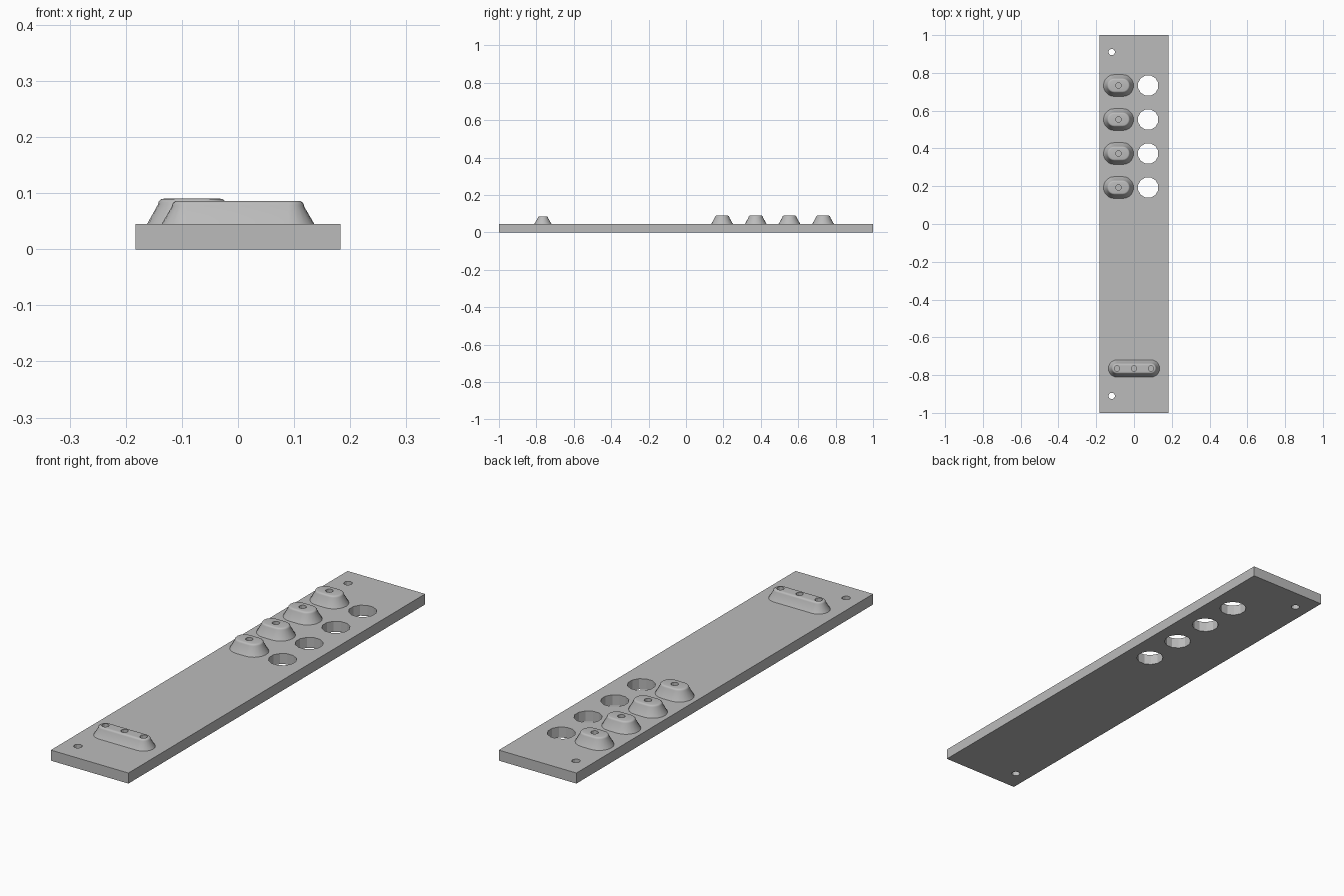
import bpy, bmesh, math
from math import pi, cos, sin

cube = bpy.data.objects.get("Cube")
if cube:
    bpy.data.objects.remove(cube, do_unlink=True)

grey = bpy.data.materials.new("plain_grey")
grey.use_nodes = True
grey.diffuse_color = (0.5, 0.5, 0.5, 1)
grey.node_tree.nodes["Principled BSDF"].inputs["Base Color"].default_value = (0.5, 0.5, 0.5, 1)

THICK = 0.045
ROWS = [0.193 + 0.18 * i for i in range(4)]


def add_object(name, bm):
    bmesh.ops.recalc_face_normals(bm, faces=bm.faces[:])
    mesh = bpy.data.meshes.new(name)
    bm.to_mesh(mesh)
    bm.free()
    obj = bpy.data.objects.new(name, mesh)
    bpy.context.collection.objects.link(obj)
    mesh.materials.append(grey)
    return obj


def loft(bm, rings):
    """Skin equal-sized rings of points into a closed solid."""
    loops = [[bm.verts.new(p) for p in ring] for ring in rings]
    n = len(loops[0])
    for a, b in zip(loops, loops[1:]):
        for i in range(n):
            j = (i + 1) % n
            bm.faces.new((a[i], a[j], b[j], b[i]))
    bm.faces.new(loops[0][::-1])
    bm.faces.new(loops[-1])


def circle(x, y, z, r, sides):
    return [(x + r * cos(2 * pi * (i + 0.5) / sides),
             y + r * sin(2 * pi * (i + 0.5) / sides), z) for i in range(sides)]


def stadium(x, y, z, straight, r, steps=10):
    """Outline of a slot shape running along x."""
    points = []
    for side in (1, -1):
        for i in range(steps + 1):
            a = -pi / 2 * side + pi * i / steps
            points.append((x + side * straight + r * cos(a), y + r * sin(a), z))
    return points


def drill(obj, holes):
    """Cut holes given as (x, y, bottom, top, radius, sides)."""
    bm = bmesh.new()
    for x, y, low, high, r, sides in holes:
        loft(bm, [circle(x, y, z, r, sides) for z in (low, high)])
    cutter = add_object(obj.name + "_cutter", bm)
    cutter.hide_render = True
    mod = obj.modifiers.new("holes", "BOOLEAN")
    mod.object = cutter
    mod.solver = "EXACT"
    bpy.ops.object.select_all(action="DESELECT")
    obj.select_set(True)
    bpy.context.view_layer.objects.active = obj
    bpy.ops.object.modifier_apply(modifier=mod.name)
    bpy.data.objects.remove(cutter, do_unlink=True)
    bpy.ops.object.shade_smooth_by_angle(angle=math.radians(25))


def raised_block(name, x, y, straight, radius, top_radius, height, hole_xs):
    """Tapered slot-shaped block with a rounded top rim and blind screw holes."""
    slope = radius - top_radius
    rim = 0.010
    profile = [(radius, THICK - 0.005), (radius, THICK),
               (radius - slope * 0.75, THICK + height - rim)]
    # rounded rim blending from the sloped wall into the flat top
    for t in (0.25, 0.5, 0.75, 1):
        profile.append((radius - slope * 0.75 - (0.003 + slope * 0.25) * (1 - cos(t * pi / 2)),
                        THICK + height - rim + rim * sin(t * pi / 2)))
    bm = bmesh.new()
    loft(bm, [stadium(x, y, z, straight, r) for r, z in profile])
    obj = add_object(name, bm)
    drill(obj, [(hx, y, THICK + 0.003, 0.2, 0.015, 12) for hx in hole_xs])


# base plate with finger holes and two mounting holes
bm = bmesh.new()
bmesh.ops.create_cube(bm, size=1)
bmesh.ops.scale(bm, vec=(0.366, 2, THICK), verts=bm.verts)
bmesh.ops.translate(bm, vec=(0, 0, THICK / 2), verts=bm.verts)
plate = add_object("base_plate", bm)
drill(plate, [(0.075, y, -0.1, 0.2, 0.055, 12) for y in ROWS]
      + [(-0.118, y, -0.1, 0.2, 0.017, 12) for y in (0.91, -0.91)])

# four short blocks beside the holes
for i, y in enumerate(ROWS):
    raised_block(f"short_block_{i + 1}", -0.082, y, 0.022, 0.058, 0.032, 0.045, [-0.082])

# one long block near the front
raised_block("long_block", 0, -0.765, 0.09, 0.046, 0.022, 0.041, [-0.09, 0, 0.09])
